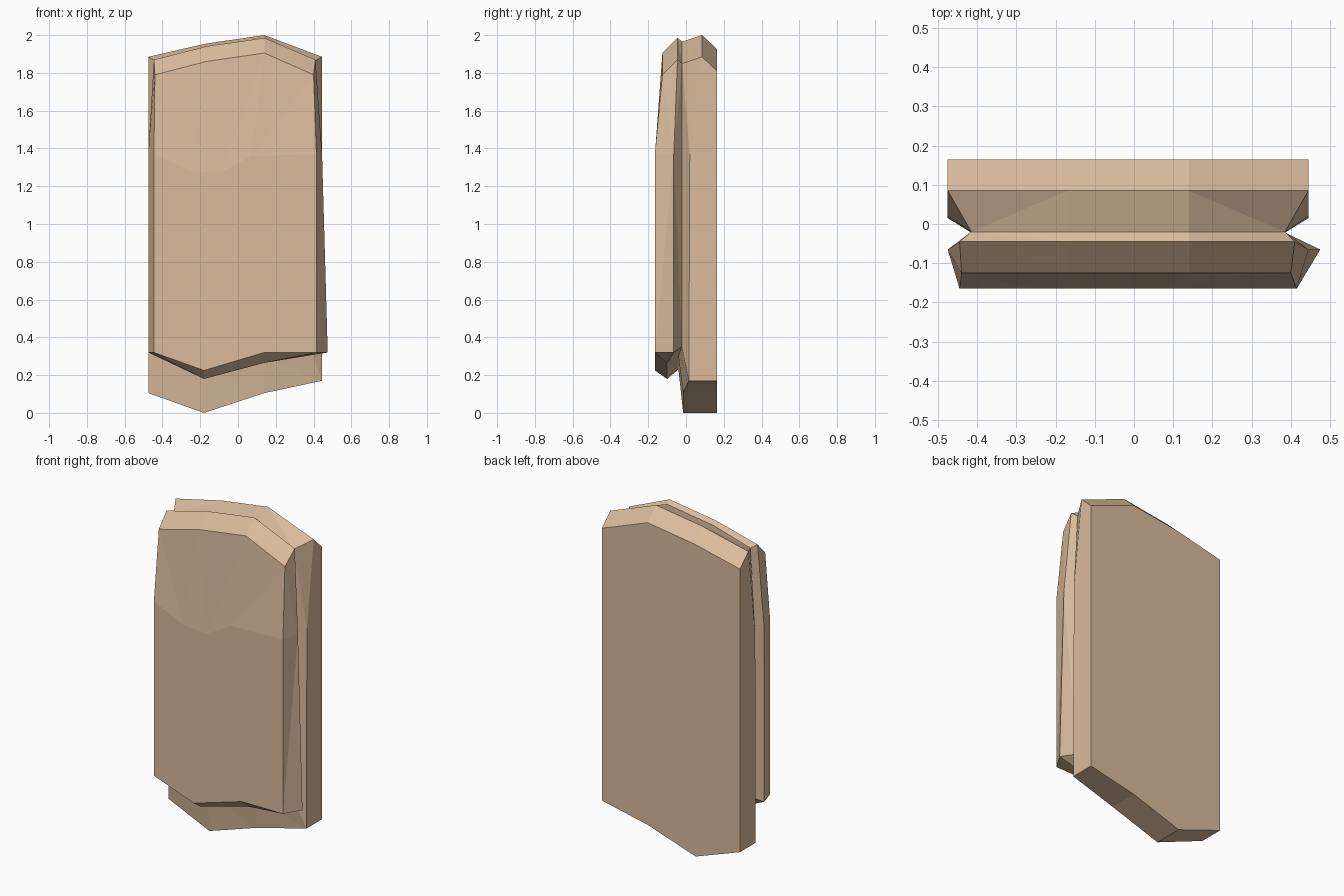
import bpy, bmesh

if "Cube" in bpy.data.objects:
    bpy.data.objects.remove(bpy.data.objects["Cube"])

tan = bpy.data.materials.new("tan wood")
tan.diffuse_color = (0.70, 0.50, 0.335, 1)
tan.use_nodes = True
tan.node_tree.nodes["Principled BSDF"].inputs["Base Color"].default_value = tan.diffuse_color


def ring(bm, top, mid, bottom, zs, y_low=None):
    """One outline of the slab: top/mid/bottom = (left x, right x, y[, z])."""
    tl, tr, ty, tz = top
    ml, mr, my = mid
    bl, br, by = bottom
    y_low = by if y_low is None else y_low
    pts = [(bl, by, zs[0]), (ml, my, 1.37), (tl, ty, tz),
           (-0.17, ty, tz + 0.07), (0.14, ty, tz + 0.115), (tr, ty, tz),
           (mr, my, 1.37), (br, by, zs[3]),
           (0.14, y_low, zs[2]), (-0.18, y_low, zs[1])]
    return [bm.verts.new(p) for p in pts]


bm = bmesh.new()
low = (0.105, 0.0, 0.105, 0.17)
rings = [
    # front board: face outline, then its widest outline
    ring(bm, (-0.44, 0.40, -0.125, 1.79), (-0.445, 0.415, -0.165),
         (-0.445, 0.415, -0.165), (0.32, 0.225, 0.32, 0.32)),
    ring(bm, (-0.445, 0.41, -0.045, 1.87), (-0.475, 0.445, -0.065),
         (-0.475, 0.475, -0.065), (0.32, 0.18, 0.265, 0.32), -0.10),
    # groove between the boards
    ring(bm, (-0.415, 0.385, -0.02, 1.85), (-0.415, 0.385, -0.02),
         (-0.415, 0.385, -0.022), (0.35, 0.23, 0.30, 0.35), -0.04),
    # back board: widest outline, then rear outline
    ring(bm, (-0.475, 0.445, 0.085, 1.885), (-0.475, 0.445, 0.02),
         (-0.475, 0.445, 0.015), low, -0.015),
    ring(bm, (-0.475, 0.445, 0.165, 1.81), (-0.475, 0.445, 0.165),
         (-0.475, 0.445, 0.165), low),
]

# edge bands joining the outlines
for a, b in zip(rings, rings[1:]):
    for i in range(10):
        j = (i + 1) % 10
        bm.faces.new((a[i], a[j], b[j], b[i]))

# rear face
bm.faces.new(rings[-1])

# front face: flat below, worn slope above
bl, ml, tl, t1, t2, tr, mr, br, b2, b1 = rings[0]
m1, m2, m3 = [bm.verts.new((x, -0.165, z))
              for x, z in ((-0.25, 1.28), (-0.09, 1.27), (0.07, 1.36))]
bm.faces.new((bl, ml, m1, m2, m3, mr, br, b2, b1))
for f in ((ml, tl, m1), (tl, t1, m1), (m1, t1, m2), (t1, t2, m2),
          (m2, t2, m3), (m3, t2, tr), (m3, tr, mr)):
    bm.faces.new(f)

bmesh.ops.triangulate(bm, faces=[f for f in bm.faces if len(f.verts) == 4])
bmesh.ops.recalc_face_normals(bm, faces=bm.faces[:])
mesh = bpy.data.meshes.new("double_board")
bm.to_mesh(mesh)
bm.free()
mesh.materials.append(tan)
obj = bpy.data.objects.new("double_board", mesh)
bpy.context.collection.objects.link(obj)
